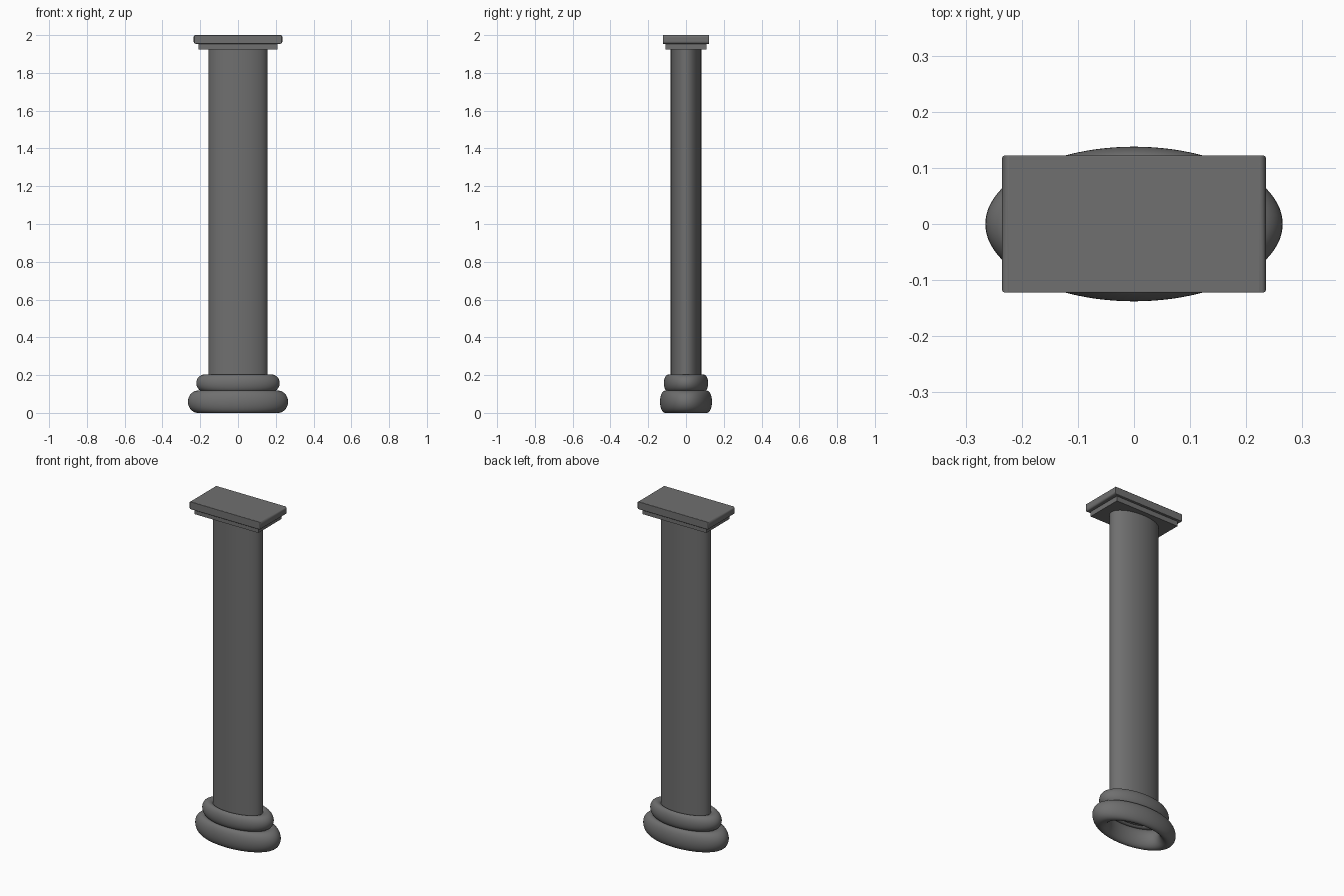
import bpy

if "Cube" in bpy.data.objects:
    bpy.data.objects.remove(bpy.data.objects["Cube"])

DEPTH = 0.52  # the whole column is squashed front to back

# Dark grey stone
stone = bpy.data.materials.new("dark_stone")
stone.diffuse_color = (0.16, 0.16, 0.16, 1)
stone.use_nodes = True
stone.node_tree.nodes["Principled BSDF"].inputs["Base Color"].default_value = stone.diffuse_color


def finish(name, angle=0.6):
    ob = bpy.context.object
    ob.name = name
    ob.data.materials.append(stone)
    bpy.ops.object.transform_apply(location=True, rotation=True, scale=True)
    bpy.ops.object.shade_smooth_by_angle(angle=angle)
    return ob


def ring(name, outer, minor, z0, z1, depth=DEPTH):
    # oval torus whose tube fills the height z0..z1
    bpy.ops.mesh.primitive_torus_add(
        major_segments=96, minor_segments=32, major_radius=outer - minor,
        minor_radius=minor, location=(0, 0, (z0 + z1) / 2))
    bpy.context.object.scale = (1, depth, (z1 - z0) / (2 * minor))
    finish(name)


def slab(name, half_x, half_y, z0, z1):
    bpy.ops.mesh.primitive_cube_add(size=2, location=(0, 0, (z0 + z1) / 2))
    bpy.context.object.scale = (half_x, half_y, (z1 - z0) / 2)
    return finish(name)


# Base rings
ring("base_lower_ring", 0.265, 0.053, 0.0, 0.118)
ring("base_upper_ring", 0.221, 0.043, 0.112, 0.203, 0.53)

# Oval shaft
Z0, Z1 = 0.12, 1.93
bpy.ops.mesh.primitive_cylinder_add(vertices=96, radius=0.156, depth=Z1 - Z0,
                                    location=(0, 0, (Z0 + Z1) / 2))
bpy.context.object.scale = (1, DEPTH, 1)
finish("shaft")

# Stepped capital
slab("capital_lower_slab", 0.21, 0.109, 1.925, 1.956)
top = slab("capital_top_slab", 0.235, 0.122, 1.954, 2.0)

# Slightly rounded edges on the top slab, strongest on its left and right ends
weights = top.data.attributes.new("bevel_weight_edge", 'FLOAT', 'EDGE')
for e in top.data.edges:
    a, b = (top.data.vertices[i].co for i in e.vertices)
    along_y = abs(a.y - b.y) > 0.01
    along_z = abs(a.z - b.z) > 0.01
    weights.data[e.index].value = 1.0 if along_y else 0.4 if along_z else 0.15
bevel = top.modifiers.new("rounding", 'BEVEL')
bevel.limit_method = 'WEIGHT'
bevel.width = 0.012
bevel.segments = 4
